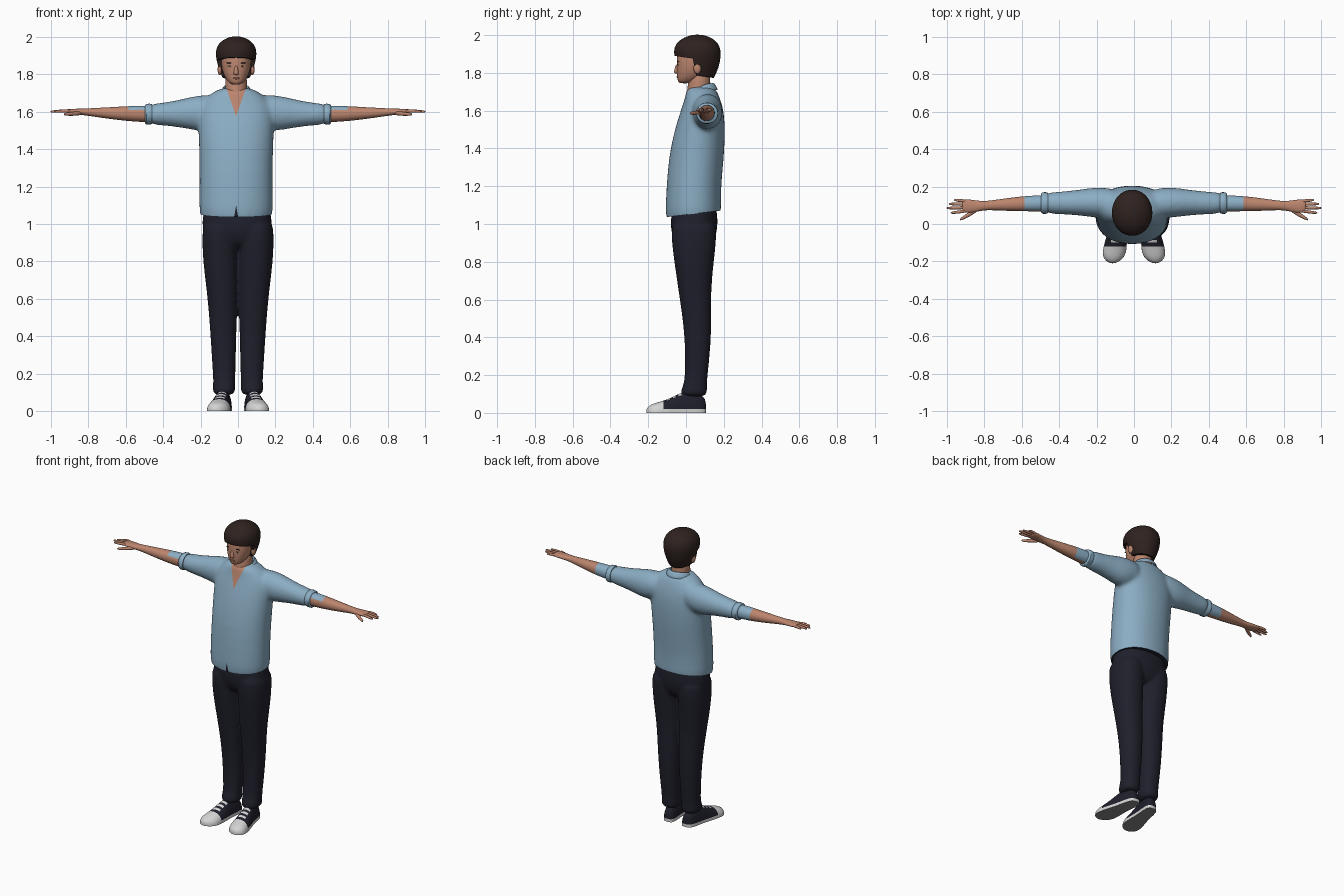
import bpy, bmesh, math
from mathutils import Vector, Matrix
from mathutils.bvhtree import BVHTree

cube = bpy.data.objects.get("Cube")
if cube:
    bpy.data.objects.remove(cube)

CX = -0.01  # body midline
SIDES = (("left", 1), ("right", -1))


def material(name, *rgb):
    m = bpy.data.materials.new(name)
    m.use_nodes = True
    m.diffuse_color = (*rgb, 1)
    m.node_tree.nodes["Principled BSDF"].inputs["Base Color"].default_value = (*rgb, 1)
    return m


SKIN = material("skin", .5, .235, .155)
SHIRT = material("shirt_blue", .26, .42, .55)
PANTS = material("dark_navy", .014, .014, .025)
HAIR = material("dark_brown", .028, .016, .014)
WHITE = material("off_white", .66, .66, .66)
GREY = material("sole_grey", .24, .24, .24)
LIP = material("lip", .3, .12, .09)


def loft(bm, axis, rings, p=2.0, s=1, n=24):
    """Rings of (t, centre u, radius u, centre v, radius v) joined along an axis."""
    rows = []
    for t, u, ru, v, rv in rings:
        row = []
        for i in range(n):
            a = math.tau * i / n
            c, d = math.cos(a), math.sin(a)
            cu = u + ru * math.copysign(abs(c) ** (2 / p), c)
            cv = v + rv * math.copysign(abs(d) ** (2 / p), d)
            x, y, z = {"x": (t, cu, cv), "y": (cu, t, cv), "z": (cu, cv, t)}[axis]
            row.append(bm.verts.new((x * s, y, z)))
        rows.append(row)
    for a, b in zip(rows, rows[1:]):
        for i in range(n):
            j = (i + 1) % n
            bm.faces.new((a[i], a[j], b[j], b[i]))
    bm.faces.new(rows[0])
    bm.faces.new(rows[-1])


def column(bm, rows, x=None, p=2.0, s=1):
    """Vertical loft from (z, centre x, half width, front y, back y)."""
    loft(bm, "z", [(z, c if x is None else x, h, (f + b) / 2, (b - f) / 2)
                   for z, c, h, f, b in rows], p, s)


def solid(name, bm, mats, subdiv=1, voxel=0, thick=0, cuts=(), rule=None):
    """Bake the modifiers, cut with planes, then colour faces by rule."""
    bmesh.ops.recalc_face_normals(bm, faces=bm.faces)
    me = bpy.data.meshes.new(name)
    bm.to_mesh(me)
    bm.free()
    ob = bpy.data.objects.new(name, me)
    bpy.context.collection.objects.link(ob)
    if thick:
        ob.modifiers.new("thickness", "SOLIDIFY").thickness = thick
    if subdiv:
        ob.modifiers.new("round", "SUBSURF").levels = subdiv
    if voxel:
        r = ob.modifiers.new("merge", "REMESH")
        r.mode, r.voxel_size = "VOXEL", voxel
        sm = ob.modifiers.new("relax", "SMOOTH")
        sm.factor, sm.iterations = .5, 12
    dg = bpy.context.evaluated_depsgraph_get()
    baked = bpy.data.meshes.new_from_object(ob.evaluated_get(dg))
    ob.modifiers.clear()
    ob.data = baked
    baked.materials.clear()
    for m in mats:
        baked.materials.append(m)
    bm = bmesh.new()
    bm.from_mesh(baked)
    for co, no, clear in cuts:
        bmesh.ops.bisect_plane(bm, geom=bm.verts[:] + bm.edges[:] + bm.faces[:],
                               plane_co=co, plane_no=no, clear_inner=clear)
        if clear:
            bmesh.ops.holes_fill(bm, edges=[e for e in bm.edges if e.is_boundary], sides=0)
    bm.normal_update()
    for f in bm.faces:
        f.smooth = True
        f.material_index = rule(f.calc_center_median(), f.normal) if rule else 0
    bm.to_mesh(baked)
    bm.free()
    baked.set_sharp_from_angle(angle=math.radians(45))


def ellipsoid(bm, loc, size):
    bmesh.ops.create_uvsphere(bm, u_segments=20, v_segments=12, radius=1,
                              matrix=Matrix.Translation(loc) @ Matrix.Diagonal((*size, 1)))


# Shirt: trunk and sleeves merged, with open neck and hem notch
bm = bmesh.new()
column(bm, [(.98, 0, .197, -.11, .186), (1.08, 0, .198, -.11, .187), (1.2, 0, .198, -.104, .186),
            (1.35, 0, .197, -.093, .202), (1.48, 0, .203, -.066, .208), (1.58, 0, .205, -.036, .204),
            (1.64, 0, .195, -.014, .19), (1.695, 0, .14, .0, .17), (1.732, 0, .08, .005, .147)], CX, 2.15)
for _, s in SIDES:
    loft(bm, "x", [(.06, .11, .08, 1.61, .085), (.2, .115, .084, 1.591, .1), (.27, .115, .072, 1.592, .083),
                   (.35, .113, .064, 1.588, .068), (.43, .112, .059, 1.587, .059), (.488, .112, .055, 1.586, .053)],
         2, s)
cuts = [((CX, 0, 1.575), (.13, 0, k * .045), False) for k in (1, -1)]
cuts += [((CX, 0, 1.1), (.07, 0, k * .012), False) for k in (1, -1)]
cuts += [((0, -.1, 1.037), (0, -.12, 1), True)]


def shirt_rule(c, n):
    x = abs(c.x - CX)
    if c.y < .07 and x < (c.z - 1.575) * .346 and x < .07:
        return 1
    return 2 if n.z < -.9 and c.z < 1.1 or c.y < 0 and x < (1.1 - c.z) * .172 else 0


solid("shirt", bm, [SHIRT, SKIN, PANTS], 1, .011, cuts=cuts, rule=shirt_rule)

# Folded collar wrapping the neck, open at the front
bm = bmesh.new()
prev = None
for i in range(33):
    a = math.radians(28 + 304 * i / 32)
    f = ((math.cos(a) + 1) / 2) ** 2
    row = [bm.verts.new((CX + r * math.sin(a), .07 - ry * math.cos(a), z - d * f))
           for r, ry, z, d in ((.06, .068, 1.73, .08), (.066, .074, 1.752, .08),
                               (.08, .088, 1.735, .085), (.09, .1, 1.71, .09))]
    if prev:
        for k in range(3):
            bm.faces.new((prev[k], row[k], row[k + 1], prev[k + 1]))
    prev = row
solid("collar", bm, [SHIRT], 1, thick=.007)

# Trousers: hips and two legs merged
bm = bmesh.new()
column(bm, [(1.13, 0, .18, -.075, .168), (1.0, 0, .192, -.085, .17),
            (.93, 0, .176, -.075, .16), (.86, 0, .11, -.035, .125)], -.005, 2.2)
for _, s in SIDES:
    column(bm, [(1.04, .098, .092, -.08, .165), (.92, .097, .095, -.079, .162), (.8, .094, .094, -.063, .148),
                (.65, .084, .084, -.041, .132), (.5, .08, .074, -.018, .136), (.35, .077, .067, -.004, .131),
                (.2, .074, .061, -.007, .115), (.16, .074, .058, -.01, .111), (.12, .075, .061, -.028, .113),
                (.082, .075, .058, -.03, .111)], None, 2.2, s)
solid("trousers", bm, [PANTS], 1, .008)

# Neck and head
bm = bmesh.new()
column(bm, [(1.6, 0, .075, .0, .14), (1.69, 0, .06, .002, .132), (1.75, 0, .057, .012, .128),
            (1.82, 0, .06, .02, .13)], CX)
solid("neck", bm, [SKIN])
bm = bmesh.new()
column(bm, [(1.744, 0, .022, -.036, .02), (1.757, 0, .042, -.044, .05), (1.785, 0, .062, -.048, .1),
            (1.82, 0, .075, -.05, .13), (1.86, 0, .081, -.05, .15), (1.91, 0, .08, -.048, .15),
            (1.95, 0, .06, -.02, .12)], CX, 2.25)
tree = BVHTree.FromBMesh(bm)
solid("head", bm, [SKIN])


def face_spot(x, z):
    hit = tree.ray_cast(Vector((CX + x, -1, z)), Vector((0, 1, 0)))[0]
    return hit + Vector((0, .001, 0))


# Nose, ears and painted face details
bm = bmesh.new()
loft(bm, "z", [(1.796, CX, .011, -.048, .008), (1.803, CX, .016, -.051, .014),
               (1.815, CX, .012, -.05, .012), (1.848, CX, .007, -.046, .008)], n=16)
solid("nose", bm, [SKIN])
details = (("ear", SKIN, .087, 1.825, (.012, .02, .03)), ("eye", WHITE, .033, 1.842, (.012, .003, .004)),
           ("iris", HAIR, .033, 1.842, (.005, .004, .0045)), ("eyebrow", HAIR, .034, 1.86, (.018, .004, .003)))
for part, mat, x, z, size in details:
    for side, s in SIDES:
        bm = bmesh.new()
        spot = Vector((CX + s * x, .06, z)) if part == "ear" else face_spot(s * x, z)
        ellipsoid(bm, spot, size)
        solid(f"{side}_{part}", bm, [mat], 0)
bm = bmesh.new()
ellipsoid(bm, face_spot(0, 1.778), (.02, .004, .005))
solid("lips", bm, [LIP], 0)

# Hair: rounded cap with a high fringe, falling behind the ears to the nape
hair_cuts = {"hair_crown": [((0, -.06, 1.89), (0, .15, 1), True)],
             "hair_back": [((0, .045, 1.83), (0, 1, .2), True), ((0, .1, 1.78), (0, .15, 1), True)]}
for name, cuts in hair_cuts.items():
    bm = bmesh.new()
    column(bm, [(1.74, 0, .055, .0, .13), (1.79, 0, .078, -.025, .158), (1.84, 0, .097, -.05, .178),
                (1.89, 0, .109, -.063, .185), (1.925, 0, .11, -.066, .184), (1.96, 0, .098, -.051, .17),
                (1.987, 0, .066, -.014, .135), (2.003, 0, .022, .035, .085)], CX, 2.05)
    solid(name, bm, [HAIR], 2, cuts=cuts)

for side, s in SIDES:
    # Rolled sleeve cuff
    bm = bmesh.new()
    loft(bm, "x", [(.46, .112, .054, 1.587, .053), (.472, .112, .058, 1.587, .056),
                   (.49, .112, .057, 1.586, .055), (.496, .112, .05, 1.586, .049)], 2, s)
    solid(f"{side}_cuff", bm, [SHIRT], 0)

    # Forearm and palm, with an inner sleeve lining on the upper rear
    bm = bmesh.new()
    loft(bm, "x", [(.42, .112, .045, 1.587, .045), (.52, .11, .043, 1.588, .044), (.6, .108, .04, 1.59, .039),
                   (.68, .104, .034, 1.592, .032), (.76, .1, .026, 1.596, .024), (.81, .097, .024, 1.598, .019),
                   (.85, .095, .033, 1.6, .016), (.9, .096, .037, 1.602, .013), (.92, .097, .033, 1.603, .01)], 2.1, s)
    solid(f"{side}_forearm", bm, [SKIN, SHIRT], 1, cuts=[((s * .585, 0, 0), (1, 0, 0), False)],
          rule=lambda c, n: int(abs(c.x) < .585 and (n.z > .45 or n.y > .2)))

    # Fingers and thumb
    bm = bmesh.new()
    for y0, y1, tip in ((.07, .06, .98), (.088, .085, 1.002), (.106, .107, .99), (.122, .128, .962)):
        loft(bm, "x", [(.89, y0, .009, 1.603, .009), (.93, (y0 + y1) / 2, .0085, 1.604, .009),
                       (tip - .012, y1, .0075, 1.601, .007), (tip, y1, .004, 1.6, .004)], 2, s, 12)
    loft(bm, "x", [(.83, .085, .014, 1.594, .012), (.865, .062, .015, 1.59, .012),
                   (.9, .04, .012, 1.587, .01), (.932, .022, .007, 1.586, .007)], 2, s, 12)
    solid(f"{side}_fingers", bm, [SKIN])

    # Shoe: domed loft, flat underside, toe pointing slightly outward
    def mid(y):
        return .075 + (.05 - y) * .15

    bm = bmesh.new()
    loft(bm, "y", [(y, mid(y), w, 0, h) for y, w, h in (
        (.107, .022, .06), (.095, .036, .085), (.05, .044, .115), (-.01, .046, .115), (-.05, .052, .095),
        (-.1, .06, .07), (-.15, .065, .056), (-.185, .053, .045), (-.205, .026, .03), (-.21, .008, .015))], 2.3, s, 32)

    def shoe_rule(c, n, s=s):
        if n.z < -.8:
            return 2
        off = abs(c.x * s - mid(c.y))
        laces = off < .026 and n.z > .3 and -.1 < c.y < -.01 and int((c.y + .1) / .015) % 2 == 0
        return 1 if c.z < .02 or c.y < -.12 or laces else 0

    cuts = [((0, 0, 0), (0, 0, 1), True), ((0, 0, .02), (0, 0, 1), False), ((0, -.12, 0), (0, 1, 0), False)]
    cuts += [((0, -.1 + k * .015, 0), (0, 1, 0), False) for k in range(7)]
    cuts += [((s * (mid(0) + d), 0, 0), (1, .15 * s, 0), False) for d in (-.026, .026)]
    solid(f"{side}_shoe", bm, [PANTS, WHITE, GREY], 1, cuts=cuts, rule=shoe_rule)
